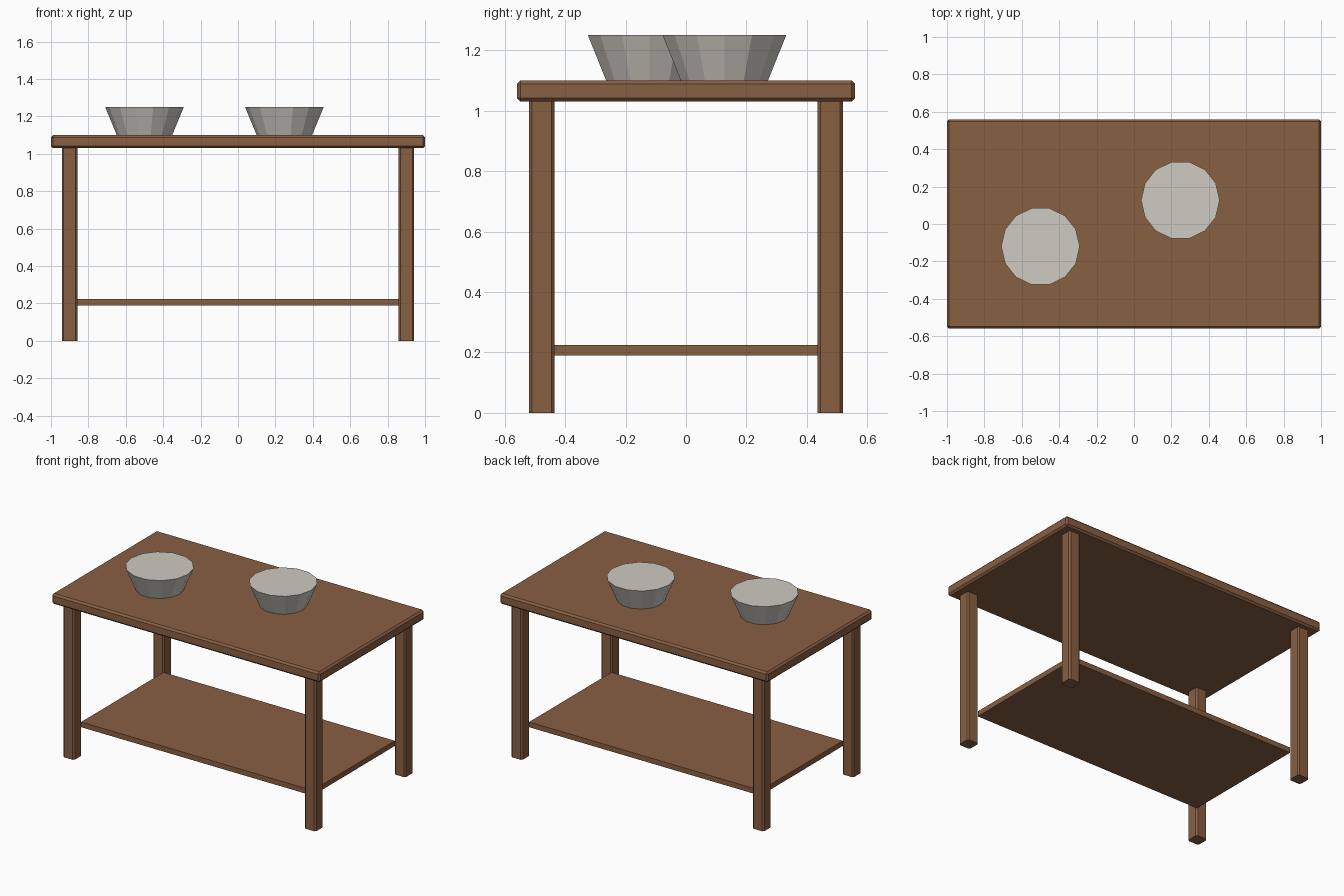
import bpy
import bmesh
from mathutils import Matrix

cube = bpy.data.objects.get("Cube")
if cube:
    bpy.data.objects.remove(cube, do_unlink=True)


def make_material(name, rgb):
    mat = bpy.data.materials.new(name)
    mat.use_nodes = True
    color = (*rgb, 1.0)
    mat.diffuse_color = color
    mat.node_tree.nodes["Principled BSDF"].inputs["Base Color"].default_value = color
    return mat


wood = make_material("brown wood", (0.25, 0.115, 0.055))
ceramic = make_material("pale grey ceramic", (0.62, 0.59, 0.54))


def add_object(name, bm, mat):
    mesh = bpy.data.meshes.new(name)
    bm.to_mesh(mesh)
    bm.free()
    mesh.materials.append(mat)
    obj = bpy.data.objects.new(name, mesh)
    bpy.context.collection.objects.link(obj)
    return obj


def add_box(name, low, high, bevel=0.0, upright_only=False):
    """Box between two corners, optionally with chamfered edges."""
    size = [b - a for a, b in zip(low, high)]
    centre = [(a + b) / 2 for a, b in zip(low, high)]
    bm = bmesh.new()
    bmesh.ops.create_cube(
        bm, size=1, matrix=Matrix.Translation(centre) @ Matrix.Diagonal((*size, 1)))
    if bevel:
        edges = [e for e in bm.edges if not upright_only
                 or abs(e.verts[0].co.z - e.verts[1].co.z) > bevel]
        bmesh.ops.bevel(bm, geom=edges, offset=bevel, segments=1,
                        profile=0.5, affect='EDGES')
    return add_object(name, bm, wood)


def add_bowl(name, x, y):
    """Faceted tapered bowl, filled level with its rim."""
    bottom, top = 1.10, 1.25
    bm = bmesh.new()
    bmesh.ops.create_cone(
        bm, cap_ends=True, segments=14, radius1=0.148, radius2=0.21,
        depth=top - bottom,
        matrix=Matrix.Translation((x, y, (bottom + top) / 2))
        @ Matrix.Rotation(1.5707963, 4, 'Z'))
    return add_object(name, bm, ceramic)


# Table top with chamfered edges
add_box("table_top", (-1, -0.56, 1.03), (1, 0.56, 1.10), 0.012)

# Four legs, chamfered along their height
for side, sx in (("left", 1), ("right", -1)):
    for end, sy in (("front", -1), ("back", 1)):
        xs = sorted((0.858 * sx, 0.942 * sx))
        ys = sorted((0.435 * sy, 0.52 * sy))
        add_box(f"{end}_{side}_leg", (xs[0], ys[0], 0), (xs[1], ys[1], 1.03),
                0.01, upright_only=True)

# Lower shelf reaching the inner corners of the legs
add_box("lower_shelf", (-0.862, -0.438, 0.19), (0.862, 0.438, 0.225))

# Two bowls
add_bowl("right_bowl", -0.50, -0.12)
add_bowl("left_bowl", 0.248, 0.127)
